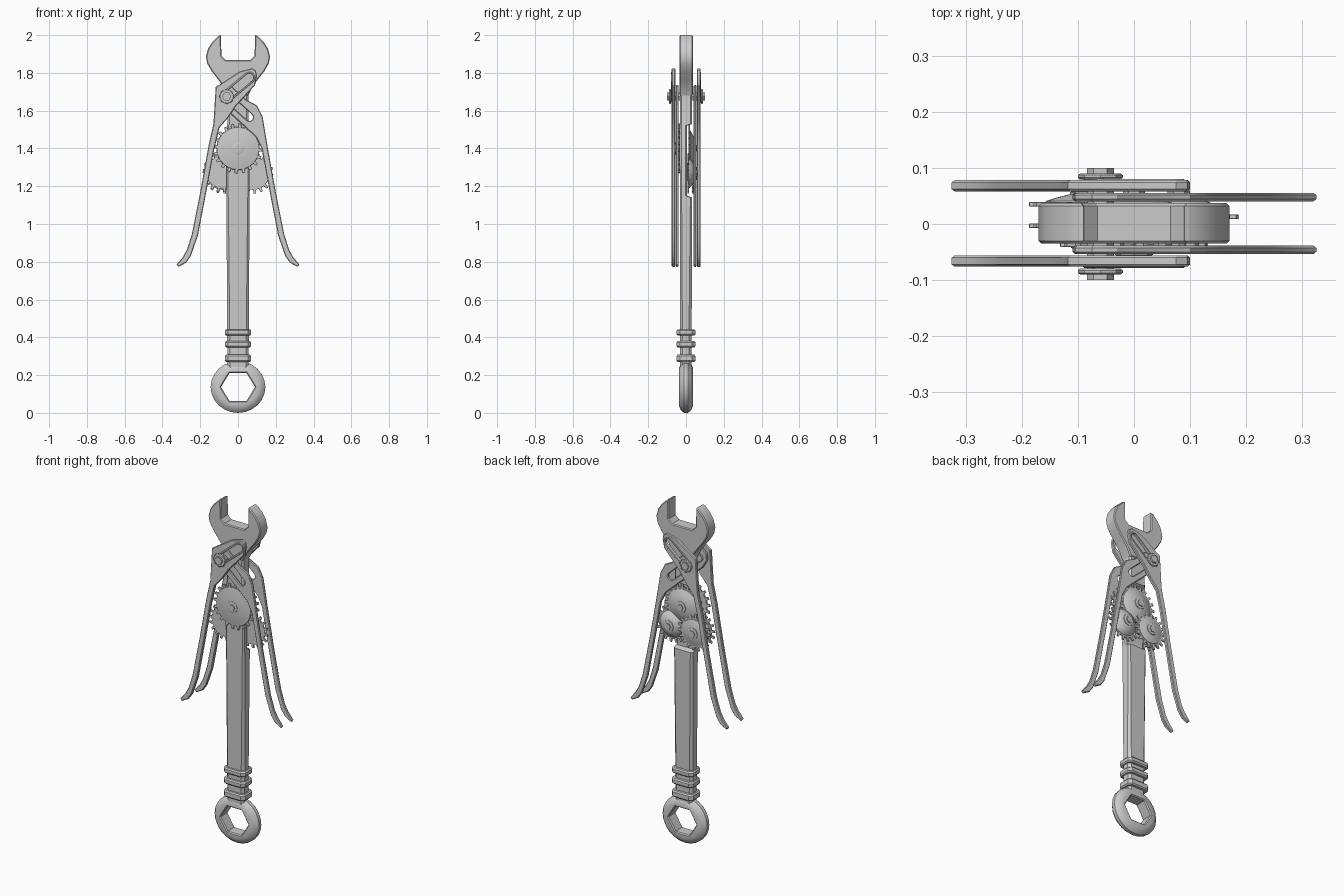
import bpy, bmesh
from math import sin, cos, pi, atan2, hypot, radians

if "Cube" in bpy.data.objects:
    bpy.data.objects.remove(bpy.data.objects["Cube"])


def finish(name, bm, angle=30):
    bmesh.ops.recalc_face_normals(bm, faces=bm.faces)
    me = bpy.data.meshes.new(name)
    bm.to_mesh(me)
    bm.free()
    ob = bpy.data.objects.new(name, me)
    bpy.context.collection.objects.link(ob)
    bpy.ops.object.select_all(action='DESELECT')
    bpy.context.view_layer.objects.active = ob
    ob.select_set(True)
    bpy.ops.object.shade_smooth_by_angle(angle=radians(angle))
    return ob


def plate(name, loops, y, half, bevel=0.004):
    """Flat outline (x, z) with holes, chamfered, centred at depth y."""
    cu = bpy.data.curves.new(name, 'CURVE')
    cu.dimensions = '2D'
    cu.fill_mode = 'BOTH'
    for pts in loops:
        sp = cu.splines.new('POLY')
        sp.points.add(len(pts) - 1)
        for p, (x, z) in zip(sp.points, pts):
            p.co = (x, z, 0, 1)
        sp.use_cyclic_u = True
    cu.extrude = half - bevel
    cu.bevel_depth = bevel
    cu.bevel_resolution = 0
    cu.offset = -bevel
    ob = bpy.data.objects.new(name, cu)
    bpy.context.collection.objects.link(ob)
    ob.rotation_euler = (pi / 2, 0, 0)
    ob.location.y = y
    bpy.ops.object.select_all(action='DESELECT')
    bpy.context.view_layer.objects.active = ob
    ob.select_set(True)
    bpy.ops.object.convert(target='MESH')
    bpy.ops.object.shade_smooth_by_angle(angle=radians(30))
    return ob


def loft(bm, rings, closed=False):
    vs = [[bm.verts.new(p) for p in r] for r in rings]
    pairs = list(zip(vs, vs[1:])) + ([(vs[-1], vs[0])] if closed else [])
    for a, b in pairs:
        n = len(a)
        for i in range(n):
            bm.faces.new((a[i], a[(i + 1) % n], b[(i + 1) % n], b[i]))
    if not closed:
        bm.faces.new(vs[0])
        bm.faces.new(vs[-1])


def turned(name, profile, x, z, n=24):
    """Profile of (radius, y) turned about the y axis."""
    bm = bmesh.new()
    loft(bm, [[(x + r * cos(2 * pi * i / n), y, z + r * sin(2 * pi * i / n))
               for i in range(n)] for r, y in profile])
    return finish(name, bm)


def octagon(z, hx, y0, y1, c):
    return [(-hx, y0 + c, z), (-hx + c, y0, z), (hx - c, y0, z), (hx, y0 + c, z),
            (hx, y1 - c, z), (hx - c, y1, z), (-hx + c, y1, z), (-hx, y1 - c, z)]


def capsule(a, b, r, n=6):
    t = atan2(b[1] - a[1], b[0] - a[0])
    return [(c[0] + r * cos(t + s + pi * i / n), c[1] + r * sin(t + s + pi * i / n))
            for c, s in ((b, -pi / 2), (a, pi / 2)) for i in range(n + 1)]


def gear(name, x, z, y, r, teeth, dome):
    pts = []
    for i in range(teeth):
        for f, q in ((0, r - .02), (.5, r - .02), (.58, r), (.92, r)):
            a = 2 * pi * (i + f) / teeth
            pts.append((x + q * cos(a), z + q * sin(a)))
    plate(name, [pts], y, .004, .001)
    s = 1 if dome > 0 else -1
    d = abs(dome)
    turned(name + "_dome", [(r - .028, y), (r - .03, y + s * .006),
           (r * .55, y + s * d * .65), (.035, y + s * d)], x, z)
    turned(name + "_bolt", [(.034, y), (.034, y + s * (d + .004)),
           (.028, y + s * (d + .006))], x, z, 8)
    turned(name + "_bolt_head", [(.02, y), (.02, y + s * (d + .011))], x, z, 6)


# Open wrench jaw
half_jaw = [(.065, 1.868), (.088, 1.89), (.09, 2.0), (.105, 1.995), (.135, 1.965),
            (.158, 1.93), (.17, 1.885), (.163, 1.85), (.14, 1.81),
            (.105, 1.765), (.075, 1.725), (.055, 1.68)]
plate("open_jaw", [half_jaw + [(-x, z) for x, z in reversed(half_jaw)]], .001, .036, .005)

# Shaft, recessed at the back where the gears sit
bm = bmesh.new()
loft(bm, [octagon(z, hx, -.033, yb, c) for z, hx, yb, c in (
    (.24, .055, .03, .014), (.45, .058, .03, .014), (1.14, .061, .033, .01),
    (1.15, .061, .006, .008), (1.52, .058, .006, .008), (1.53, .055, .033, .01),
    (1.71, .055, .033, .01))])
finish("shaft", bm)

# Collars on the lower shaft
for i, (z0, z1) in enumerate(((.27, .308), (.347, .38), (.41, .442))):
    bm = bmesh.new()
    loft(bm, [octagon(z, .07 - d, -.05 + d, .05 - d, .018)
              for z, d in ((z0, .006), (z0 + .007, 0), (z1 - .007, 0), (z1, .006))])
    finish(f"collar_{i}", bm)

# Ring end with hexagonal hole
bm = bmesh.new()
rings = []
for i in range(24):
    a = 2 * pi * i / 24
    hexr = .09 * cos(pi / 6) / cos(a % (pi / 3) - pi / 6)
    section = [(hexr, -.03), (hexr + .006, -.036), (.108, -.036), (.13, -.027),
               (.145, -.01), (.145, .01), (.13, .027), (.108, .036),
               (hexr + .006, .036), (hexr, .03)]
    rings.append([(q * cos(a), y, .137 + q * sin(a) * .945) for q, y in section])
loft(bm, rings, closed=True)
finish("ring_end", bm)

# Plier handles: outer pair sweeps left, inner pair sweeps right
pivot = (-.06, 1.675)
grip = [(.125, 1.4), (.168, 1.17), (.212, .94), (.25, .83), (.275, .795), (.315, .773),
        (.325, .785), (.292, .825), (.27, .865), (.245, .945), (.198, 1.18), (.155, 1.42)]
outer = ([(-.118, 1.725), (.01, 1.808), (.075, 1.824), (.095, 1.812), (.1, 1.785),
          (.09, 1.735), (-.01, 1.625), (-.05, 1.565), (-.098, 1.51)]
         + [(-x, z) for x, z in grip] + [(-.13, 1.53)])
inner = ([(.13, 1.57), (.1, 1.628), (.04, 1.66), (-.03, 1.725), (-.075, 1.735), (-.105, 1.71),
          (-.11, 1.67), (-.08, 1.62), (.02, 1.53), (.095, 1.46)] + grip)
for side, s in (("front", -1), ("back", 1)):
    plate(f"outer_handle_{side}", [outer, capsule(pivot, (.06, 1.775), .022)],
          s * .067 + .001, .01)
    plate(f"inner_handle_{side}", [inner, capsule(pivot, (.06, 1.565), .02)],
          s * .047 + .001, .0075)
    # raised rim round the adjusting slot
    plate(f"slot_rim_{side}", [capsule(pivot, (.06, 1.775), .031),
          capsule(pivot, (.06, 1.775), .021)], s * .069 + .001, .0105, .002)
    # pivot nut and bolt end
    turned(f"pivot_nut_{side}", [(.036, s * .079), (.04, s * .083), (.04, s * .087),
           (.036, s * .09)], *pivot, n=8)
    turned(f"pivot_bolt_{side}", [(.024, s * .03), (.024, s * .1)], *pivot, n=6)

# Gear train: one on the front, four stacked at the back
gear("front_gear", 0, 1.4, -.037, .132, 20, -.014)
turned("front_cover", [(.115, -.036), (.112, -.043), (.07, -.05), (.036, -.053)], 0, 1.4)
gear("back_gear_top", 0, 1.4, .018, .125, 20, .03)
gear("back_gear_right", .08, 1.268, .013, .107, 18, .036)
gear("back_gear_left", -.08, 1.268, .035, .107, 18, .018)
gear("inner_gear_left", -.08, 1.275, -.003, .107, 18, .012)
